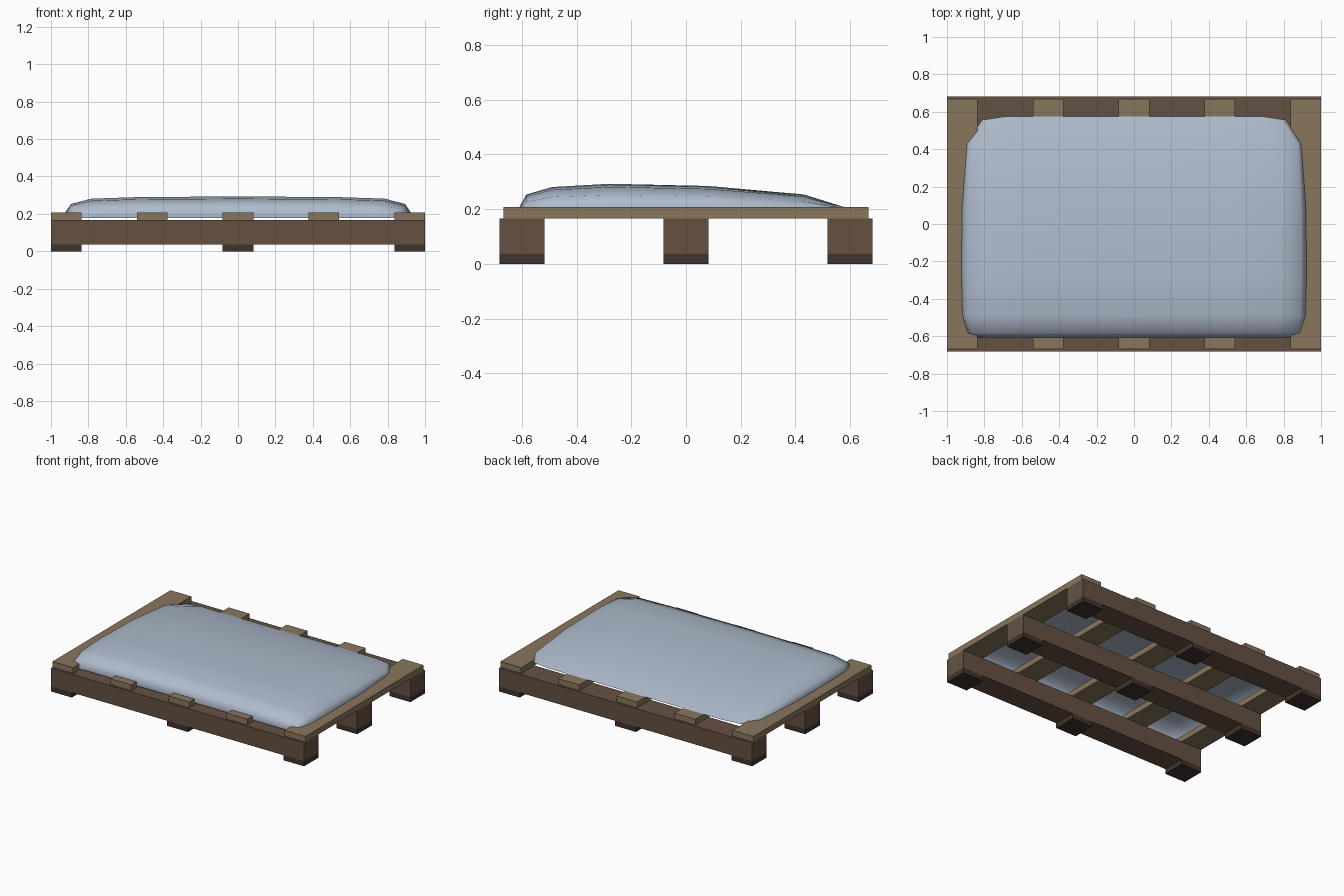
import bpy, bmesh

if "Cube" in bpy.data.objects:
    bpy.data.objects.remove(bpy.data.objects["Cube"])


def material(name, rgb):
    m = bpy.data.materials.new(name)
    m.diffuse_color = (*rgb, 1)
    m.use_nodes = True
    m.node_tree.nodes["Principled BSDF"].inputs["Base Color"].default_value = m.diffuse_color
    return m


SLAT = material("light_wood", (0.25, 0.18, 0.11))
BEAM = material("dark_wood", (0.13, 0.083, 0.055))
FOOT = material("foot_wood", (0.05, 0.034, 0.026))
CLOTH = material("cloth", (0.43, 0.50, 0.61))


def finish(name, bm, mat):
    mesh = bpy.data.meshes.new(name)
    bm.to_mesh(mesh)
    bm.free()
    mesh.materials.append(mat)
    ob = bpy.data.objects.new(name, mesh)
    bpy.context.collection.objects.link(ob)
    return ob


def box(name, lo, hi, mat):
    bm = bmesh.new()
    bmesh.ops.create_cube(bm, size=1)
    for v in bm.verts:
        v.co = [(a + b) / 2 + c * (b - a) for a, b, c in zip(lo, hi, v.co)]
    return finish(name, bm, mat)


# Long beams with three feet each
for i, y in enumerate((-0.6, 0, 0.6)):
    box(f"beam_{i}", (-1, y - 0.082, 0.036), (1, y + 0.082, 0.167), BEAM)
    for j, x in enumerate((-0.918, 0, 0.918)):
        box(f"foot_{i}_{j}", (x - 0.082, y - 0.082, 0), (x + 0.082, y + 0.082, 0.036), FOOT)

# Cross slats
for i in range(5):
    x = -0.918 + 0.459 * i
    box(f"slat_{i}", (x - 0.082, -0.667, 0.167), (x + 0.082, 0.667, 0.208), SLAT)

# Mattress shell, open underneath: rows are (y, ridge z, half width, rim z)
rows = [(-0.605, 0.178, 0.81, 0.178), (-0.608, 0.21, 0.82, 0.178),
        (-0.583, 0.254, 0.895, 0.178), (-0.49, 0.281, 0.918, 0.178),
        (-0.28, 0.293, 0.922, 0.178), (0.08, 0.285, 0.92, 0.178),
        (0.43, 0.254, 0.9, 0.178), (0.575, 0.209, 0.81, 0.206)]
# Cross-section: (fraction of half width, fraction of height)
half = [(0.99, 0), (1, 0.28), (0.97, 0.65), (0.85, 0.9), (0.59, 0.97), (0.09, 1)]
section = [(-x, h) for x, h in half] + half[::-1]
bm = bmesh.new()
grid = [[bm.verts.new((x * w, y - (0.015 if y > 0.5 and abs(x) > 0.9 else 0),
                       rim + (z - rim) * h)) for x, h in section]
        for y, z, w, rim in rows]
for a, b in zip(grid, grid[1:]):
    for k in range(len(section) - 1):
        bm.faces.new((a[k], a[k + 1], b[k + 1], b[k]))
mattress = finish("mattress", bm, CLOTH)
for p in mattress.data.polygons:
    p.use_smooth = True
